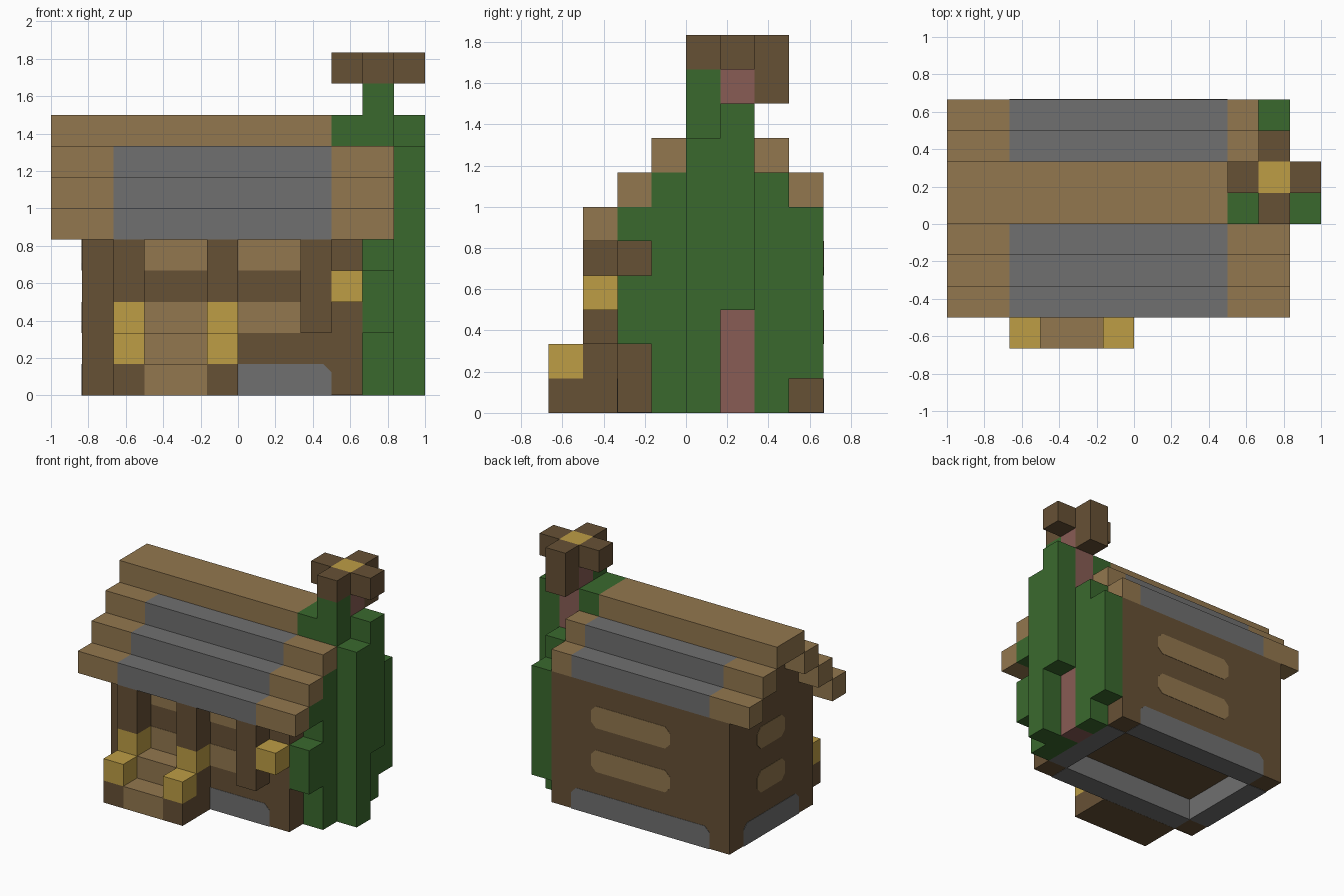
import bpy, bmesh
from mathutils import Vector

cube = bpy.data.objects.get("Cube")
if cube:
    bpy.data.objects.remove(cube)

U = 1 / 6          # one block
T = 0.015          # painted plate thickness, in blocks


def material(name, rgb):
    m = bpy.data.materials.new(name)
    m.use_nodes = True
    m.diffuse_color = (*rgb, 1)
    m.node_tree.nodes["Principled BSDF"].inputs["Base Color"].default_value = (*rgb, 1)
    return m


TAN = material("light_wood", (.29, .185, .077))
BROWN = material("dark_wood", (.134, .082, .036))
GOLD = material("gold", (.51, .34, .06))
GREEN = material("leaf_green", (.042, .141, .027))
GREY = material("slate_grey", (.162, .162, .162))
PINK = material("chimney_brick", (.246, .107, .089))


def finish(name, bm, mat):
    bmesh.ops.recalc_face_normals(bm, faces=bm.faces)
    mesh = bpy.data.meshes.new(name)
    bm.to_mesh(mesh)
    bm.free()
    mesh.materials.append(mat)
    ob = bpy.data.objects.new(name, mesh)
    bpy.context.collection.objects.link(ob)
    return ob


def block(name, mat, x, y, z):
    """Box between block-grid ranges x, y and z."""
    bm = bmesh.new()
    bmesh.ops.create_cube(bm, size=1)
    for v in bm.verts:
        v.co = Vector([U * r[c > 0] for r, c in zip((x, y, z), v.co)])
    return finish(name, bm, mat)


def prism_x(name, mat, x, profile):
    """Extrude a (y, z) profile along x."""
    bm = bmesh.new()
    face = bm.faces.new([bm.verts.new((x[0] * U, y * U, z * U)) for y, z in profile])
    ext = bmesh.ops.extrude_face_region(bm, geom=[face])["geom"]
    verts = [e for e in ext if isinstance(e, bmesh.types.BMVert)]
    bmesh.ops.translate(bm, vec=((x[1] - x[0]) * U, 0, 0), verts=verts)
    return finish(name, bm, mat)


def plate(name, mat, axis, at, out, a, b, low=True, c=.25):
    """Thin painted plate with cut corners; a and b are ranges on the other axes."""
    d = c if low else 0
    outline = [(a[0] + d, b[0]), (a[1] - d, b[0]), (a[1], b[0] + d), (a[1], b[1] - c),
               (a[1] - c, b[1]), (a[0] + c, b[1]), (a[0], b[1] - c), (a[0], b[0] + d)]
    if not low:
        del outline[7], outline[2]
    bm = bmesh.new()
    rings = []
    for depth in (at - out * T, at + out * T):
        ring = []
        for p in outline:
            co = list(p)
            co.insert(axis, depth)
            ring.append(bm.verts.new(Vector(co) * U))
        rings.append(ring)
    bm.faces.new(rings[0])
    bm.faces.new(rings[1])
    for i in range(len(outline)):
        j = (i + 1) % len(outline)
        bm.faces.new((rings[0][i], rings[0][j], rings[1][j], rings[1][i]))
    return finish(name, bm, mat)


# House body with stepped gable
prism_x("house_body", BROWN, (-5, 4),
        [(-2, 1), (4, 1), (4, 6), (3, 6), (3, 7), (2, 7), (2, 8),
         (0, 8), (0, 7), (-1, 7), (-1, 6), (-2, 6)])

# Hollow foundation ring
for side, y in (("front", (-2, -1)), ("back", (3, 4))):
    block(f"foundation_{side}", BROWN, (-5, 4), y, (T, 1))
    block(f"foundation_{side}_underside", GREY, (-4, 3), y, (0, T))
for side, x in (("right", (-5, -4)), ("left", (3, 4))):
    block(f"foundation_{side}", BROWN, x, (-1, 3), (T, 1))
    block(f"foundation_{side}_underside", GREY, x, (-1, 3), (0, T))
for side, axis, at, out, a in (("front", 1, -1, 1, (-4, 3)), ("back", 1, 3, -1, (-4, 3)),
                               ("right", 0, -4, 1, (-1, 3)), ("left", 0, 3, -1, (-1, 3))):
    plate(f"foundation_{side}_inner", GREY, axis, at, out, a, (0, 1), False, .01)

# Stone bands and wood panels on the walls
plate("stone_band_back", GREY, 1, 4, 1, (-4, 3), (0, 1), False)
plate("stone_band_right", GREY, 0, -5, -1, (-1, 3), (0, 1), False)
plate("stone_band_front", GREY, 1, -2, -1, (-1, 3), (0, 1), False)
for row, z in (("lower", (2, 3)), ("upper", (4, 5))):
    plate(f"panel_back_{row}", TAN, 1, 4, 1, (-2, 2), z)
    plate(f"panel_right_{row}", TAN, 0, -5, -1, (0, 2), z)
    plate(f"panel_front_{row}", TAN, 1, -2, -1, (-3.3, 2.3), z)

# Roof courses: slate middle, wooden ends
courses = [("front_low", -3, 5, 5), ("front_mid", -2, 6, 5), ("front_high", -1, 7, 5),
           ("back_high", 2, 7, 4), ("back_low", 3, 6, 4)]
for name, y, z, end in courses:
    for part, mat, x in (("right_end", TAN, (-6, -4)), ("slate", GREY, (-4, 3)),
                         ("left_end", TAN, (3, end))):
        block(f"roof_{name}_{part}", mat, x, (y, y + 1), (z, z + 1))
block("roof_ridge", TAN, (-6, 3), (0, 2), (8, 9))

# Porch: posts, lantern blocks and steps
block("corner_post", BROWN, (-5, -4), (-2.02, -2), (0, 5))
for side, x in (("right", (-4, -3)), ("left", (-1, 0))):
    block(f"porch_{side}_post_base", BROWN, x, (-3, -2), (0, 2))
    block(f"porch_{side}_post_band", GOLD, x, (-3, -2), (2, 3))
    block(f"porch_{side}_post", BROWN, x, (-3, -2), (3, 5))
    block(f"porch_{side}_bollard", BROWN, x, (-4, -3), (0, 1))
    block(f"porch_{side}_bollard_cap", GOLD, x, (-4, -3), (1, 2))
block("lower_step", TAN, (-3, -1), (-4, -3), (0, 1))
block("upper_step", TAN, (-3, -1), (-3, -2), (0, 2))
block("porch_underside", BROWN, (-4, 0), (-4, -2), (-T / 3, 0))
block("hanging_post", BROWN, (2, 3), (-3, -2), (2, 5))
block("lamp", GOLD, (3, 4), (-3, -2), (3, 4))

# Chimney overgrown with leaves
block("chimney", PINK, (4, 5), (1, 2), (0, 10))
leaves = [((4, 5), (-2, -1), (2, 4)), ((4, 5), (-2, -1), (5, 6)),
          ((4, 5), (-1, 0), (0, 7)), ((4, 5), (0, 1), (0, 10)),
          ((4, 5), (2, 3), (0, 7)), ((4, 5), (3, 4), (1, 6)),
          ((5, 6), (0, 1), (0, 8)), ((5, 6), (1, 2), (3, 9)),
          ((3, 4), (0, 2), (8, 9))]
for i, (x, y, z) in enumerate(leaves):
    block(f"leaves_{i + 1}", GREEN, x, y, z)

# Chimney crown
block("crown_center", GOLD, (4, 5), (1, 2), (10, 11))
for side, x, y, z in (("right", (3, 4), (1, 2), 10), ("left", (5, 6), (1, 2), 10),
                      ("front", (4, 5), (0, 1), 10), ("back", (4, 5), (2, 3), 9)):
    block(f"crown_{side}", BROWN, x, y, (z, 11))
